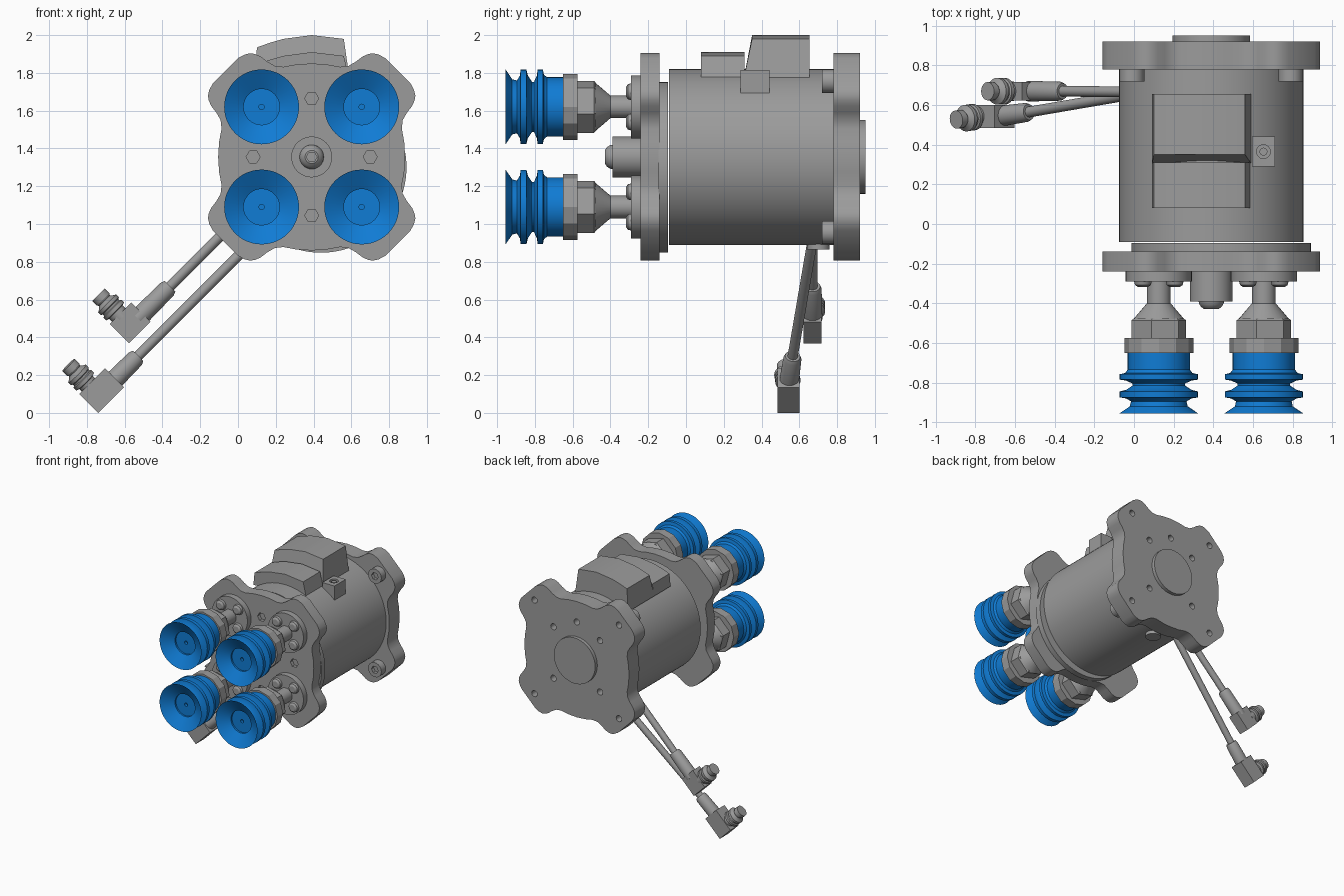
import bpy, bmesh, math
from mathutils import Vector, Matrix

old = bpy.data.objects.get("Cube")
if old:
    bpy.data.objects.remove(old)

CX, CZ = 0.39, 1.355          # main axis, running along y
BACK = Vector((0, 1, 0))
UP = Vector((0, 0, 1))


def material(name, rgb):
    m = bpy.data.materials.new(name)
    m.use_nodes = True
    m.diffuse_color = (*rgb, 1)
    m.node_tree.nodes["Principled BSDF"].inputs["Base Color"].default_value = (*rgb, 1)
    return m


GREY = material("machined_grey", (0.33, 0.33, 0.33))
BLUE = material("cup_blue", (0.005, 0.2, 0.66))


def finish(name, bm, mat=GREY):
    bmesh.ops.recalc_face_normals(bm, faces=bm.faces)
    me = bpy.data.meshes.new(name)
    bm.to_mesh(me)
    bm.free()
    ob = bpy.data.objects.new(name, me)
    bpy.context.collection.objects.link(ob)
    me.materials.append(mat)
    return ob


def add_lathe(bm, profile, origin, axis, seg=32, turn=0.0):
    """Spin (radius, distance) pairs about an axis and cap both ends."""
    axis = Vector(axis).normalized()
    side = axis.cross(UP if abs(axis.z) < 0.9 else BACK).normalized()
    other = axis.cross(side)
    rings = []
    for r, d in profile:
        ring = []
        for i in range(seg):
            a = 2 * math.pi * i / seg + turn
            offset = r * (math.cos(a) * side + math.sin(a) * other)
            ring.append(bm.verts.new(Vector(origin) + axis * d + offset))
        rings.append(ring)
    for a, b in zip(rings, rings[1:]):
        for i in range(seg):
            j = (i + 1) % seg
            bm.faces.new((a[i], a[j], b[j], b[i]))
    bm.faces.new(rings[0])
    bm.faces.new(rings[-1])


def lathe(name, profile, origin, axis=BACK, seg=32, turn=0.0, mat=GREY):
    bm = bmesh.new()
    add_lathe(bm, profile, origin, axis, seg, turn)
    return finish(name, bm, mat)


def rod(name, p, q, r, seg=24):
    d = Vector(q) - Vector(p)
    return lathe(name, [(r, 0), (r, d.length)], p, d, seg)


def prism(name, outline, y0, y1):
    """Extrude an x-z outline along y."""
    bm = bmesh.new()
    face = bm.faces.new([bm.verts.new((x, y0, z)) for x, z in outline])
    new = bmesh.ops.extrude_face_region(bm, geom=[face])["geom"]
    verts = [v for v in new if isinstance(v, bmesh.types.BMVert)]
    bmesh.ops.translate(bm, verts=verts, vec=(0, y1 - y0, 0))
    return finish(name, bm)


def box(name, centre, size, tilt=0.0):
    bm = bmesh.new()
    mat = Matrix.Translation(centre) @ Matrix.Rotation(tilt, 4, 'Y') @ Matrix.Diagonal((*size, 1))
    bmesh.ops.create_cube(bm, size=1, matrix=mat)
    return finish(name, bm)


def cut(target, holes):
    """Bore holes given as (profile, origin, axis, segments)."""
    bm = bmesh.new()
    for profile, origin, axis, seg in holes:
        add_lathe(bm, profile, origin, axis, seg)
    cutter = finish("hole_cutter", bm)
    cutter.hide_render = True
    mod = target.modifiers.new("holes", 'BOOLEAN')
    mod.operation, mod.solver, mod.object = 'DIFFERENCE', 'EXACT', cutter
    bpy.context.view_layer.objects.active = target
    bpy.ops.object.modifier_apply(modifier=mod.name)
    bpy.data.objects.remove(cutter)


def at(dx, y, dz):
    return (CX + dx, y, CZ + dz)


CORNERS = [(sx, sz) for sx in (-1, 1) for sz in (-1, 1)]

# Four-lobed flange outline, built from one eighth
eighth = [(.495, 0), (.49, .08), (.477, .15), (.482, .195), (.505, .235), (.532, .27),
          (.545, .3), (.549, .325), (.542, .355), (.523, .39)]
quarter = eighth + [(b, a) for a, b in reversed(eighth[1:])]
outline = []
for k in range(4):
    for a, b in quarter:
        for _ in range(k):
            a, b = -b, a
        outline.append((CX + a, CZ + b))

# Flanges
front_flange = prism("front_flange", outline, -0.24, -0.14)
cut(front_flange, [([(.037, 0), (.037, .05)], at(dx, -0.26, dz), BACK, 6)
                   for dx, dz in ((0, .31), (0, -.31), (.31, 0), (-.31, 0))])
back_flange = prism("back_flange", outline, 0.78, 0.92)
bores = [(sx * .4, sz * .4) for sx, sz in CORNERS]
bores += [(sx * .22, sz * .22) for sx, sz in CORNERS] + [(0, .32)]
cut(back_flange, [([(.026, 0), (.026, .08)], at(dx, 0.86, dz), BACK, 20) for dx, dz in bores])
lathe("back_boss", [(.195, 0), (.195, .04)], at(0, .91, 0), seg=64)

# Body
lathe("body_cylinder", [(.466, 0), (.466, .88)], at(0, -.09, 0), seg=96)
lathe("spacer_plate", [(.452, 0), (.452, .05)], at(.05, -.145, -.055), seg=96)
lathe("bottom_port", [(.06, 0), (.06, .08)], (CX, .7, .865), UP)

# Socket screws holding the back flange
for sx, sz in CORNERS:
    screw = lathe("flange_screw", [(.062, 0), (.062, .07)], at(sx * .4, .72, sz * .4))
    cut(screw, [([(.032, 0), (.032, .05)], at(sx * .4, .7, sz * .4), BACK, 6)])

# Central hub with domed screw
lathe("centre_hub", [(.108, 0), (.108, .16)], at(0, -.39, 0), seg=48)
dome = lathe("centre_screw", [(.035, 0), (.052, .012), (.062, .028), (.066, .05)], at(0, -.43, 0))
cut(dome, [([(.028, 0), (.028, .04)], at(0, -.45, 0), BACK, 6)])

# Four suction cup assemblies
cup_profile = [(.014, .1), (.014, .075), (.095, .075), (.095, .06), (.198, 0), (.146, .035),
               (.14, .06), (.165, .075), (.197, .08), (.197, .11), (.165, .118),
               (.132, .14), (.132, .15), (.165, .165), (.197, .17), (.197, .197),
               (.17, .203), (.157, .22), (.157, .31)]
for sx, sz in CORNERS:
    dx, dz = sx * .265, sz * .265
    lathe("suction_cup", cup_profile, at(dx, -.955, dz), seg=48, mat=BLUE)
    lathe("cup_collar", [(.174, 0), (.174, .075)], at(dx, -.65, dz), seg=12)
    lathe("cup_hex_body", [(.142, 0), (.142, .09), (.13, .1)], at(dx, -.576, dz), seg=6, turn=.26)
    lathe("cup_cone", [(.128, 0), (.06, .08)], at(dx, -.48, dz))
    lathe("cup_stem", [(.06, 0), (.06, .13)], at(dx, -.41, dz))
    lathe("cup_base", [(.167, 0), (.167, .05)], at(dx, -.29, dz), seg=48)
    for kx, kz in CORNERS:
        spot = at(dx + kx * .08, -.318, dz + kz * .08)
        lathe("cup_base_screw", [(.025, 0), (.04, .01), (.045, .03)], spot, seg=20)

# Stepped connector housing on top
arch = [(.09, 1.74), (.1, 1.935), (.17, 1.96), (.24, 1.98), (.39, 2.0), (.56, 1.98), (.595, 1.74)]
housing = prism("housing_tall", arch, .3, .655)
for v in housing.data.vertices:          # sloped front face
    if v.co.y < .4 and v.co.z > 1.9:
        v.co.y = .35
prism("housing_low", [(x, z - .09 if z > 1.8 else z) for x, z in arch], .08, .31)

# Small side fitting with a ringed port
fitting = box("side_fitting", (.653, .365, 1.752), (.115, .152, .125))
cut(fitting, [([(.035, 0), (.035, .04)], (.653, .365, 1.79), UP, 24)])
lathe("side_port", [(.02, 0), (.02, .05)], (.653, .365, 1.76), UP, 24)

# Cables with angled plugs
plug = [(.05, -.02), (.05, .025), (.067, .03), (.067, .05), (.058, .055), (.058, .065),
        (.067, .07), (.067, .09), (.05, .1), (.04, .11), (.046, .12), (.046, .155)]


def cable(label, start, mid, end, block, block_size, plug_base, lean):
    rod(label + "_cable", start, mid, .027)
    d = (Vector(end) - Vector(mid))
    lathe(label + "_sleeve", [(.04, 0), (.048, .02), (.052, d.length)], mid, d)
    box(label + "_elbow", block, block_size, math.radians(-45))
    lathe(label + "_plug", plug, plug_base, (-1, lean, 1))


cable("upper", (.1, .665, 1.13), (-.36, .67, .67), (-.53, .67, .50),
      (-.571, .67, .476), (.16, .095, .145), (-.629, .67, .516), 0)
cable("lower", (.2, .69, 1.03), (-.53, .565, .3), (-.67, .545, .16),
      (-.722, .543, .118), (.192, .115, .142), (-.788, .543, .145), -.15)

# Smooth round walls, keep edges sharp
bpy.ops.object.select_all(action='DESELECT')
for ob in bpy.context.scene.objects:
    if ob.type == 'MESH':
        ob.select_set(True)
        bpy.context.view_layer.objects.active = ob
bpy.ops.object.shade_smooth_by_angle(angle=math.radians(28))
